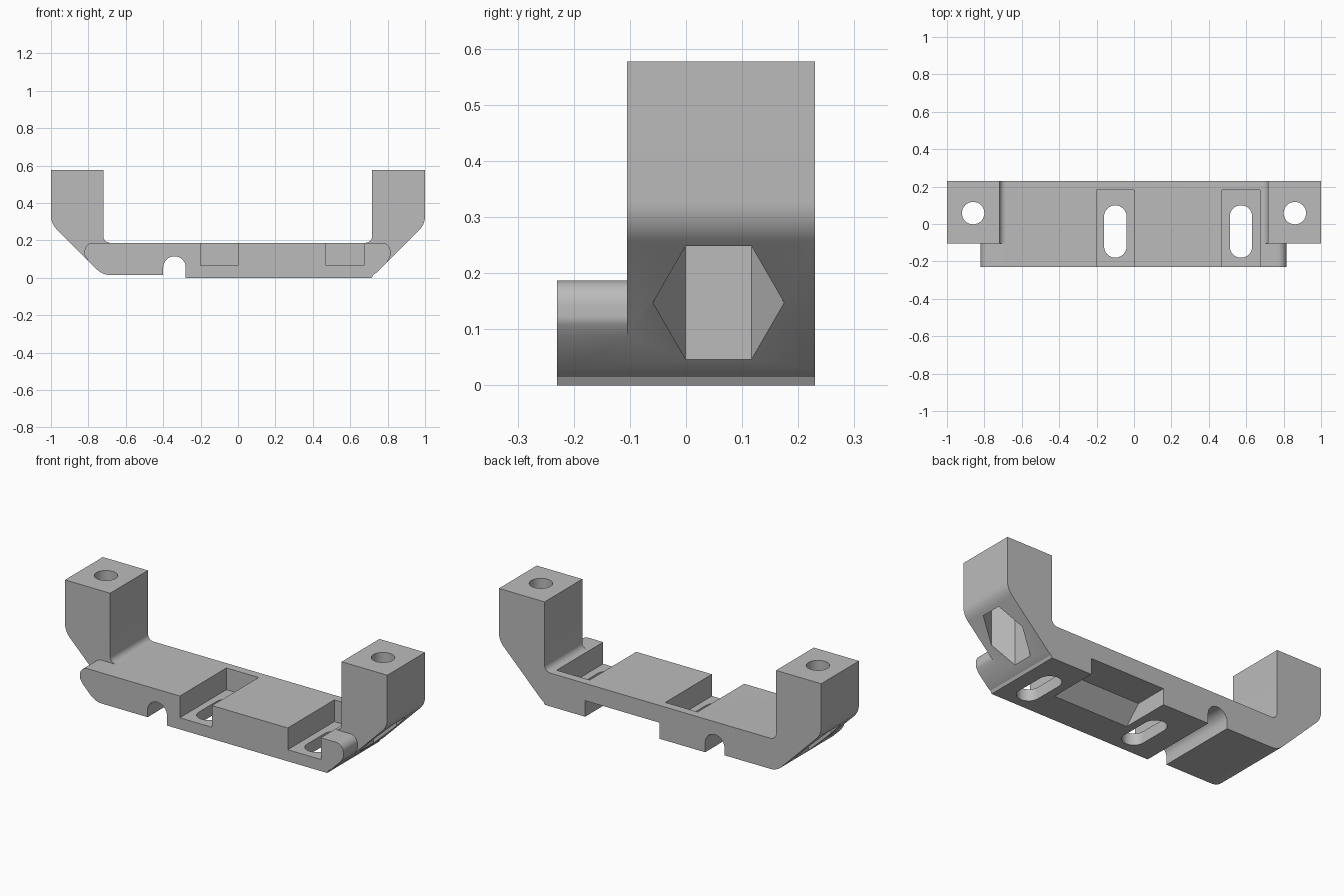
import bpy, bmesh, math
from mathutils import Vector

cube = bpy.data.objects.get("Cube")
if cube:
    bpy.data.objects.remove(cube, do_unlink=True)

grey = bpy.data.materials.new("light_grey")
grey.use_nodes = True
COLOUR = (0.5, 0.5, 0.5, 1)
grey.diffuse_color = COLOUR
grey.node_tree.nodes["Principled BSDF"].inputs["Base Color"].default_value = COLOUR


def rounded(points, steps=8):
    """Turn (u, v, radius) corners into an outline with arcs."""
    out = []
    for i, (u, v, r) in enumerate(points):
        p = Vector((u, v))
        if not r:
            out.append(p)
            continue
        a = (Vector(points[i - 1][:2]) - p).normalized()
        b = (Vector(points[(i + 1) % len(points)][:2]) - p).normalized()
        half = a.angle(b) / 2
        centre = p + (a + b).normalized() * r / math.sin(half)
        start = p + a * r / math.tan(half) - centre
        end = p + b * r / math.tan(half) - centre
        sweep = math.pi - 2 * half
        for k in range(steps + 1):
            t = k / steps
            out.append(centre + (start * math.sin((1 - t) * sweep)
                                 + end * math.sin(t * sweep)) / math.sin(sweep))
    return out


PLACE = {
    "x": lambda p, d: (d, p.x, p.y),
    "y": lambda p, d: (p.x, d, p.y),
    "z": lambda p, d: (p.x, p.y, d),
}


def prism(name, outline, axis, lo, hi):
    """Extrude an outline along an axis."""
    bm = bmesh.new()
    low = [bm.verts.new(PLACE[axis](p, lo)) for p in outline]
    high = [bm.verts.new(PLACE[axis](p, hi)) for p in outline]
    bm.faces.new(low)
    bm.faces.new(high[::-1])
    n = len(low)
    for i in range(n):
        j = (i + 1) % n
        bm.faces.new((low[j], low[i], high[i], high[j]))
    bmesh.ops.recalc_face_normals(bm, faces=bm.faces)
    mesh = bpy.data.meshes.new(name)
    bm.to_mesh(mesh)
    bm.free()
    obj = bpy.data.objects.new(name, mesh)
    bpy.context.collection.objects.link(obj)
    mesh.materials.append(grey)
    return obj


def box_outline(u0, u1, v0, v1, r=0):
    return rounded([(u0, v0, r), (u1, v0, r), (u1, v1, r), (u0, v1, r)])


def ring(cx, cy, r, n):
    """Regular polygon with a corner on the y axis."""
    return [Vector((cx + r * math.sin(math.tau * k / n),
                    cy + r * math.cos(math.tau * k / n))) for k in range(n)]


FRONT, ARM_FRONT, BACK = -0.23, -0.105, 0.23

# U-shaped bracket body with angled outer corners
bracket = prism("bracket", rounded([
    (-1, 0.577, 0), (-1, 0.29, 0.1), (-0.725, 0.015, 0.1), (-0.34, 0.015, 0),
    (-0.34, 0, 0), (0.715, 0, 0), (0.723, 0.015, 0), (0.74, 0.027, 0),
    (1, 0.287, 0.1), (1, 0.577, 0), (0.717, 0.577, 0), (0.717, 0.187, 0.035),
    (-0.72, 0.187, 0.035), (-0.72, 0.577, 0)]), "y", FRONT, BACK)

cutters = []

# Front relief that leaves a round-ended lip ahead of the arms
cutters.append(prism("front_relief", rounded([
    (-1.2, 0.8, 0), (-1.2, 0.08, 0), (-0.795, 0.08, 0), (-0.82, 0.12, 0.03),
    (-0.82, 0.187, 0.045), (0.815, 0.187, 0.045), (0.815, 0.115, 0.03),
    (0.79, 0.07, 0), (1.2, 0.07, 0), (1.2, 0.8, 0)]), "y", -0.4, ARM_FRONT))

# Cable groove across the underside
cutters.append(prism("groove", box_outline(-0.4, -0.28, -0.2, 0.115, 0.0599),
                     "y", -0.4, 0.4))

# Top pockets with long slots through their floors
for x0, x1, mid in ((-0.2, 0, -0.1), (0.47, 0.675, 0.572)):
    cutters.append(prism("pocket", box_outline(x0, x1, -0.4, 0.183), "z", 0.065, 0.4))
    cutters.append(prism("slot", box_outline(mid - 0.06, mid + 0.06, -0.18, 0.1, 0.0599),
                         "z", -0.1, 0.3))

# Ramped recess under the back edge
cutters.append(prism("ramp_recess", [Vector(p) for p in (
    (-0.07, -0.02), (-0.05, 0), (0.04, 0.09), (0.4, 0.09), (0.4, -0.02))],
    "x", 0.005, 0.465))

# Bolt holes and hexagonal nut pockets in both arms
for side in (-1, 1):
    cutters.append(prism("bolt_hole", ring(side * 0.86, 0.058, 0.06, 32), "z", -0.1, 0.8))
    cutters.append(prism("nut_pocket", ring(side * 0.86, 0.058, 0.117, 6), "z", -0.1, 0.4))

bpy.ops.object.select_all(action="DESELECT")
bpy.context.view_layer.objects.active = bracket
bracket.select_set(True)
for cutter in cutters:
    cutter.hide_render = True
    mod = bracket.modifiers.new(cutter.name, "BOOLEAN")
    mod.operation = "DIFFERENCE"
    mod.solver = "EXACT"
    mod.object = cutter
    bpy.ops.object.modifier_apply(modifier=mod.name)
    bpy.data.objects.remove(cutter, do_unlink=True)

bpy.ops.object.shade_smooth_by_angle(angle=math.radians(25))
